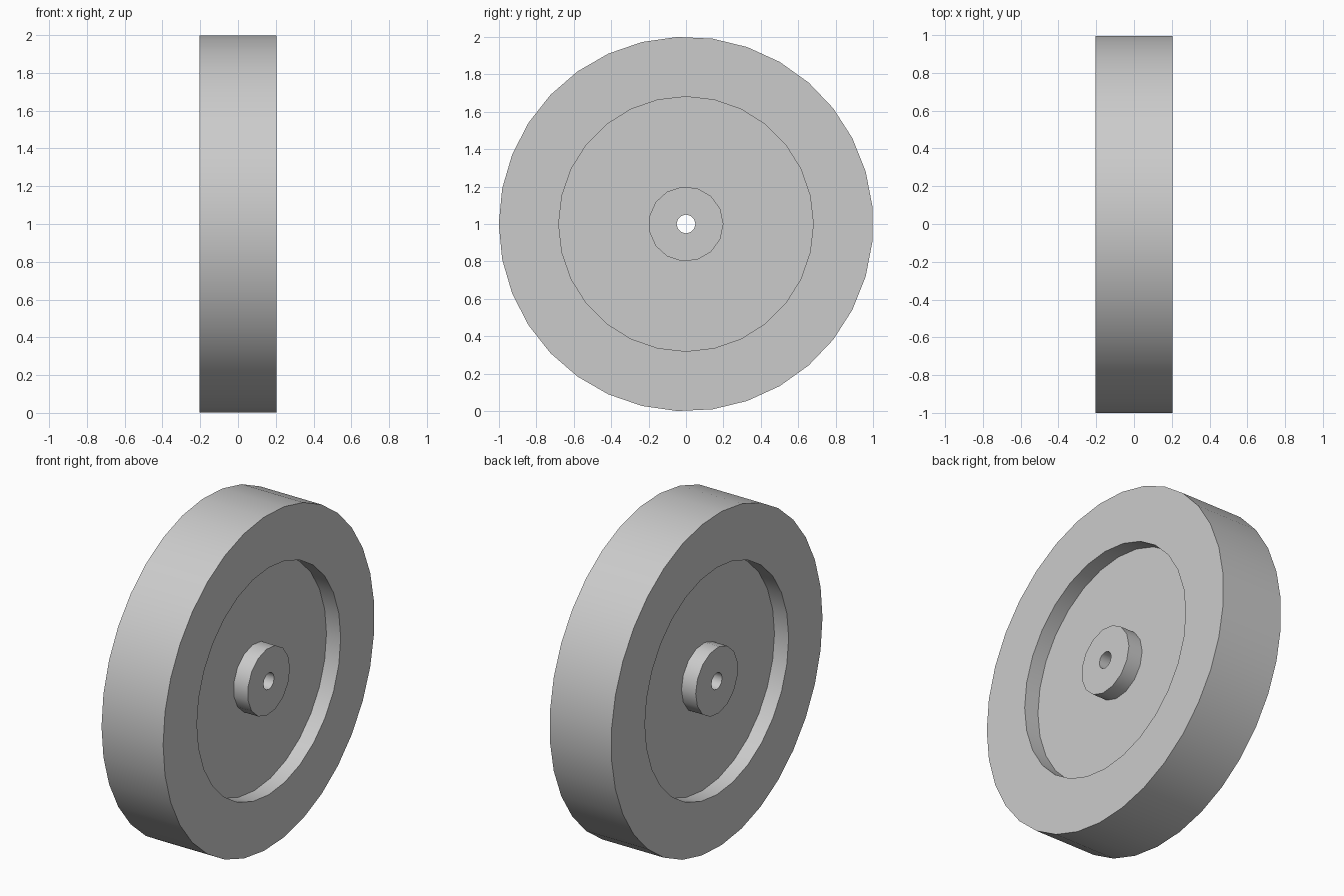
import bpy
import bmesh
from math import cos, sin, pi, radians

if "Cube" in bpy.data.objects:
    bpy.data.objects.remove(bpy.data.objects["Cube"], do_unlink=True)

HALF_WIDTH = 0.204   # rim and hub faces
HALF_WEB = 0.11      # recessed faces


def ring(bm, radius, sides, x, start):
    """Closed loop of edges around the axle."""
    angles = [start + 2 * pi * i / sides for i in range(sides)]
    verts = [bm.verts.new((x, radius * cos(a), 1 + radius * sin(a))) for a in angles]
    return [bm.edges.new((verts[i - 1], verts[i])) for i in range(sides)]


def wall(bm, ring_a, ring_b):
    bmesh.ops.bridge_loops(bm, edges=ring_a + ring_b)


def cap(bm, outer, inner):
    """Flat face between two rings of different side counts."""
    bmesh.ops.triangle_fill(bm, use_beauty=True, edges=outer + inner)


bm = bmesh.new()
treads, bores = [], []
for side in (-1, 1):
    face_x, web_x = side * HALF_WIDTH, side * HALF_WEB
    tread = ring(bm, 1.0, 33, face_x, pi)
    lip = ring(bm, 0.68, 28, face_x, 0)
    recess = ring(bm, 0.68, 28, web_x, 0)
    hub_base = ring(bm, 0.2, 15, web_x, 0)
    hub_top = ring(bm, 0.2, 15, face_x, 0)
    bore = ring(bm, 0.05, 12, face_x, 0)
    cap(bm, tread, lip)            # rim face
    wall(bm, lip, recess)          # recess wall
    cap(bm, recess, hub_base)      # web
    wall(bm, hub_base, hub_top)    # hub side
    cap(bm, hub_top, bore)         # hub face
    treads.append(tread)
    bores.append(bore)

# Tread surface and axle hole run through the full width
wall(bm, *treads)
wall(bm, *bores)
bmesh.ops.recalc_face_normals(bm, faces=bm.faces)

mesh = bpy.data.meshes.new("wheel")
bm.to_mesh(mesh)
bm.free()
wheel = bpy.data.objects.new("wheel", mesh)
bpy.context.collection.objects.link(wheel)

# Single grey colour
grey = bpy.data.materials.new("light_grey")
grey.use_nodes = True
colour = (0.6, 0.6, 0.6, 1)
grey.diffuse_color = colour
grey.node_tree.nodes["Principled BSDF"].inputs["Base Color"].default_value = colour
mesh.materials.append(grey)

# Smooth round surfaces, sharp rims
bpy.ops.object.select_all(action="DESELECT")
wheel.select_set(True)
bpy.context.view_layer.objects.active = wheel
bpy.ops.object.shade_smooth_by_angle(angle=radians(35))
